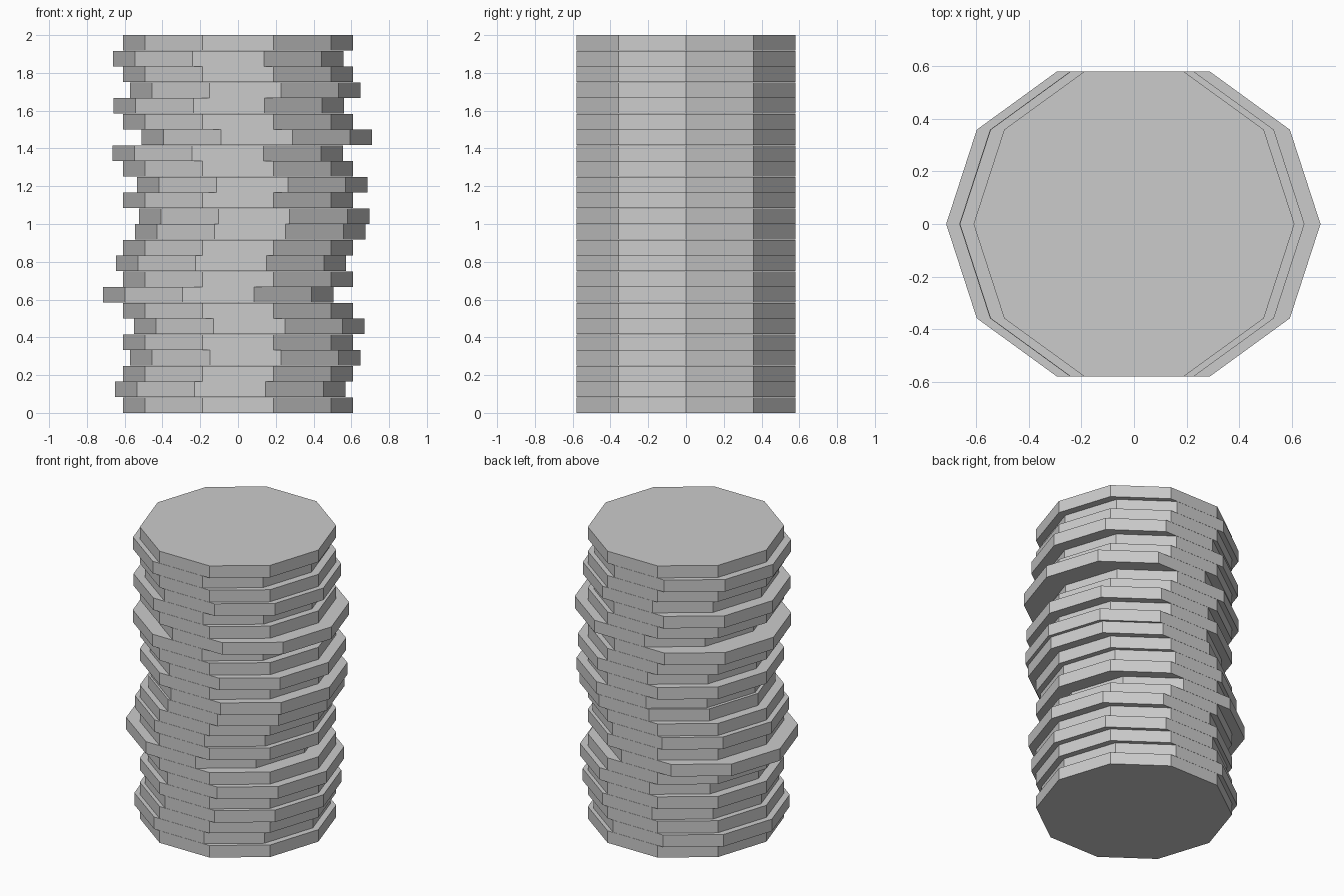
import bpy
import math

if "Cube" in bpy.data.objects:
    bpy.data.objects.remove(bpy.data.objects["Cube"])

RADIUS = 0.61
THICKNESS = 0.0825
# sideways shift of every disc, bottom to top
SHIFTS = [0, -0.042, 0, 0.039, 0, 0.06, 0, -0.104, 0, -0.037, 0, 0.064,
          0.085, 0, 0.076, 0, -0.054, 0.099, 0, -0.048, 0.038, 0, -0.052, 0]
PITCH = (2 - THICKNESS) / (len(SHIFTS) - 1)


def decagon_mesh():
    # ten-sided disc with corners on the x axis
    ring = [(RADIUS * math.cos(math.tau * i / 10), RADIUS * math.sin(math.tau * i / 10))
            for i in range(10)]
    verts = [(x, y, z) for z in (0, THICKNESS) for x, y in ring]
    sides = [(i, (i + 1) % 10, (i + 1) % 10 + 10, i + 10) for i in range(10)]
    mesh = bpy.data.meshes.new("disc")
    mesh.from_pydata(verts, [], [tuple(range(9, -1, -1)), tuple(range(10, 20))] + sides)
    return mesh


# stack of loosely piled discs
disc_mesh = decagon_mesh()
for i, shift in enumerate(SHIFTS):
    disc = bpy.data.objects.new(f"stacked_disc_{i + 1:02d}", disc_mesh)
    disc.location = (shift, 0, i * PITCH)
    bpy.context.collection.objects.link(disc)
